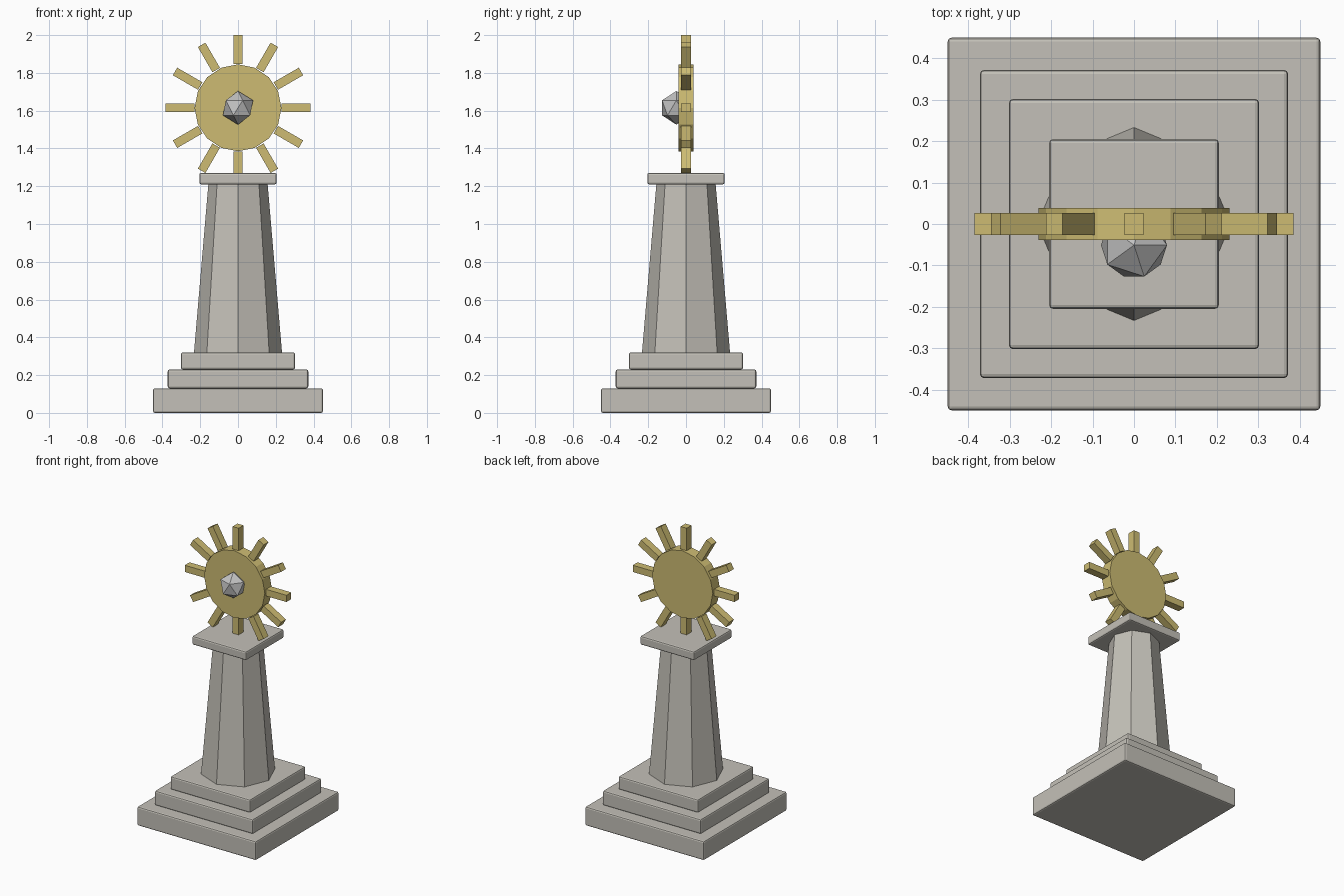
import bpy
import math
from mathutils import Matrix

default = bpy.data.objects.get("Cube")
if default:
    bpy.data.objects.remove(default, do_unlink=True)


def make_material(name, color):
    mat = bpy.data.materials.new(name)
    mat.use_nodes = True
    mat.diffuse_color = (*color, 1)
    bsdf = next(n for n in mat.node_tree.nodes if n.type == 'BSDF_PRINCIPLED')
    bsdf.inputs["Base Color"].default_value = (*color, 1)
    return mat


stone = make_material("warm grey stone", (0.55, 0.53, 0.48))
gold = make_material("pale gold", (0.61, 0.50, 0.17))
silver = make_material("silver grey", (0.54, 0.54, 0.54))


def finish(name, mat):
    obj = bpy.context.object
    obj.name = obj.data.name = name
    obj.data.materials.append(mat)
    return obj


def slab(name, half, bottom, top):
    """Square stone slab with softened edges."""
    bpy.ops.mesh.primitive_cube_add(size=1, location=(0, 0, (bottom + top) / 2))
    obj = finish(name, stone)
    obj.data.transform(Matrix.Diagonal((half * 2, half * 2, top - bottom, 1)))
    bevel = obj.modifiers.new("soft edges", 'BEVEL')
    bevel.width = 0.01
    bevel.segments = 2


# Stepped base and capital
slab("base_step_lower", 0.45, 0, 0.13)
slab("base_step_middle", 0.372, 0.13, 0.23)
slab("base_step_upper", 0.302, 0.23, 0.32)
slab("capital", 0.205, 1.21, 1.27)

# Tapered octagonal column
bpy.ops.mesh.primitive_cone_add(vertices=8, radius1=0.233, radius2=0.157,
                                depth=0.89, location=(0, 0, 0.765))
finish("column", stone)

# Sun disc standing on the capital
HUB_Z = 1.615
bpy.ops.mesh.primitive_cylinder_add(vertices=16, radius=0.23, depth=0.077,
                                    location=(0, 0, HUB_Z),
                                    rotation=(math.pi / 2, 0, 0))
finish("sun_disc", gold)

# Twelve rays around the disc
RAYS = 12
for i in range(RAYS):
    bpy.ops.mesh.primitive_cube_add(size=1, location=(0, 0, HUB_Z))
    ray = finish(f"sun_ray_{i + 1}", gold)
    ray.data.transform(Matrix.Translation((0, 0, 0.308))
                       @ Matrix.Diagonal((0.046, 0.052, 0.154, 1)))
    ray.rotation_euler.y = math.tau * i / RAYS

# Faceted gem on the front of the disc
bpy.ops.mesh.primitive_ico_sphere_add(subdivisions=1, radius=0.089,
                                      location=(0, -0.051, HUB_Z))
finish("centre_gem", silver)
